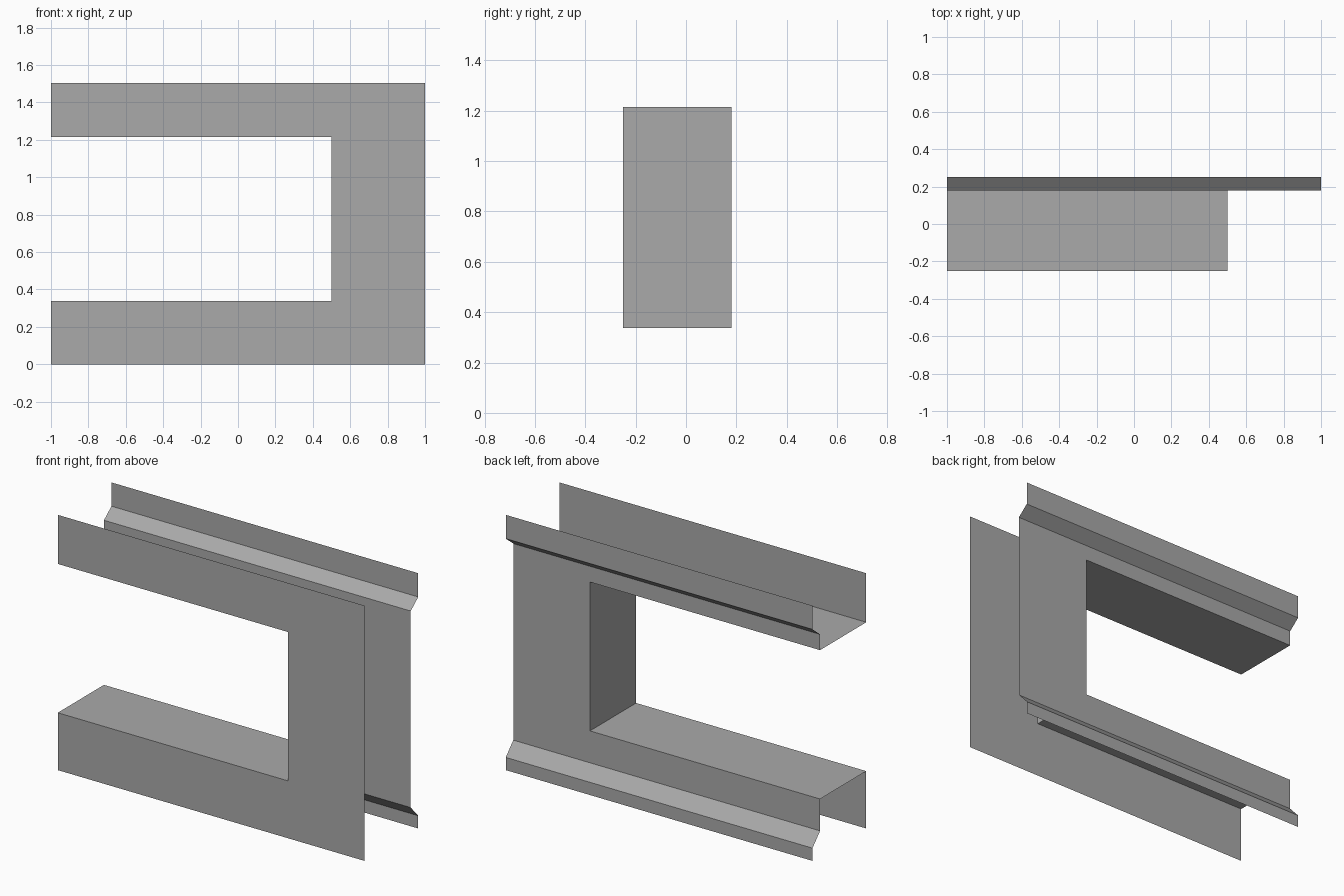
import bpy

default_cube = bpy.data.objects.get("Cube")
if default_cube:
    bpy.data.objects.remove(default_cube, do_unlink=True)

# Single flat colour
GREY = (0.4, 0.4, 0.4, 1.0)
grey = bpy.data.materials.new("mid_grey")
grey.use_nodes = True
grey.diffuse_color = GREY
grey.node_tree.nodes["Principled BSDF"].inputs["Base Color"].default_value = GREY

# Main dimensions
LEFT, RIGHT, JAMB = 1.0, -1.0, 0.5
FRONT, BACK, LIP = -0.25, 0.18, 0.25
SILL, HEAD, TOP = 0.338, 1.215, 1.504


def in_opening(centre):
    return centre.x < JAMB and SILL < centre.z < HEAD


def sheet(name, rows, skip=None):
    """Bridge equal-length rows of points with quads, leaving out skipped ones."""
    mesh = bpy.data.meshes.new(name)
    n = len(rows[0])
    points = [p for row in rows for p in row]
    quads = [(r * n + i, r * n + i + 1, (r + 1) * n + i + 1, (r + 1) * n + i)
             for r in range(len(rows) - 1) for i in range(n - 1)]
    mesh.from_pydata(points, [], quads)
    mesh.update()
    if skip:
        kept = [tuple(f.vertices) for f in mesh.polygons if not skip(f.center)]
        mesh.clear_geometry()
        mesh.from_pydata(points, [], kept)
        mesh.update()
    mesh.materials.append(grey)
    obj = bpy.data.objects.new(name, mesh)
    bpy.context.collection.objects.link(obj)
    return obj


# Flat front panel, cut by the opening
stations = [RIGHT, JAMB, LEFT]
sheet("front_panel",
      [[(x, FRONT, z) for x in stations] for z in (0, SILL, HEAD, TOP)],
      in_opening)

# Back panel with a sloped step out to the lips at top and bottom
profile = [(LIP, 0), (LIP, 0.075), (BACK, 0.15), (BACK, SILL),
           (BACK, HEAD), (BACK, 1.308), (LIP, 1.364), (LIP, TOP)]
sheet("back_panel",
      [[(x, y, z) for x in reversed(stations)] for y, z in profile],
      in_opening)

# Sill, jamb and head joining the two panels around the opening
path = [(RIGHT, SILL), (JAMB, SILL), (JAMB, HEAD), (RIGHT, HEAD)]
sheet("opening_lining", [[(x, y, z) for x, z in path] for y in (FRONT, BACK)])
